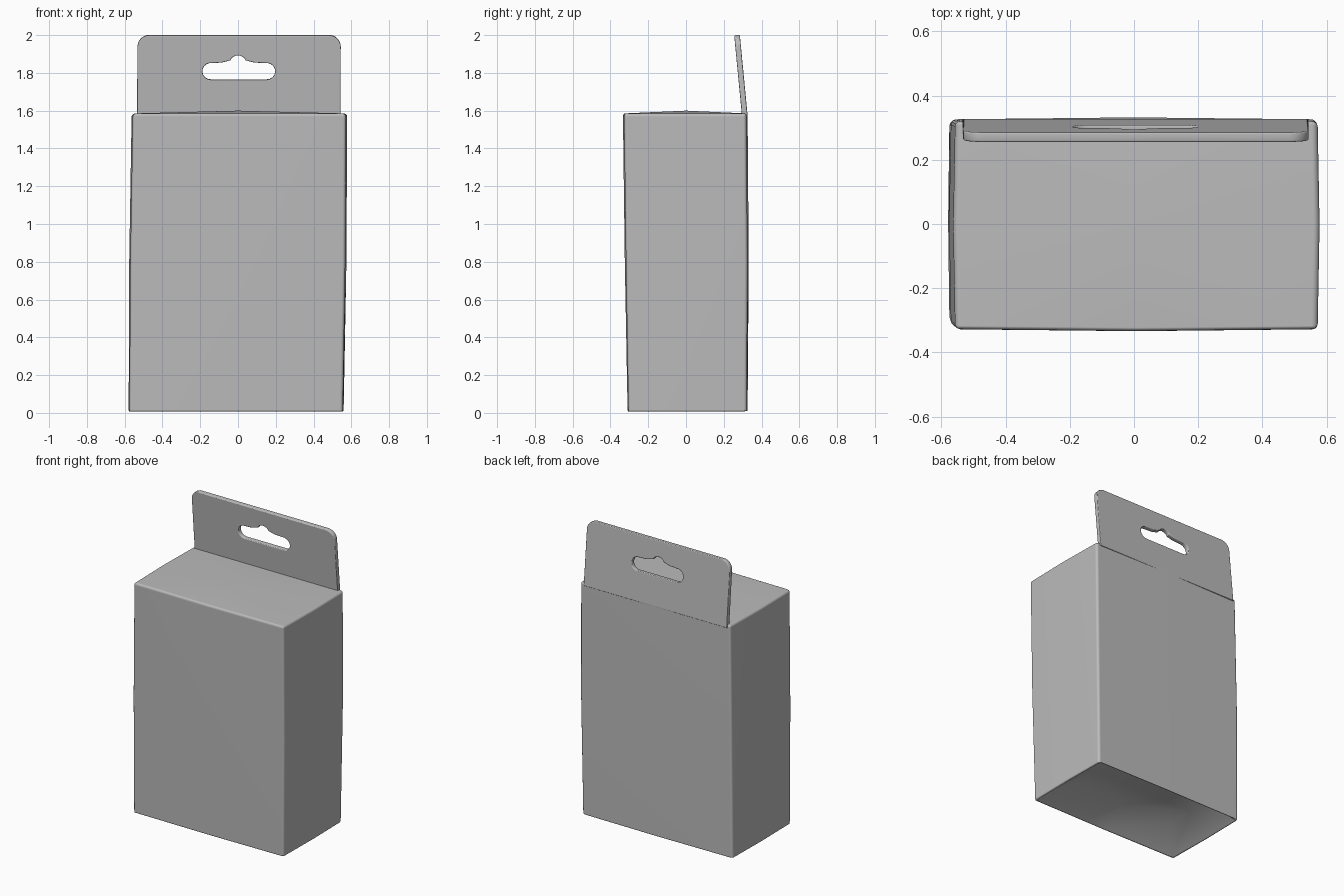
import bpy
import bmesh
from math import radians, sin, cos

cube = bpy.data.objects.get("Cube")
if cube:
    bpy.data.objects.remove(cube)

# One plain grey for the whole carton
grey = bpy.data.materials.new("carton grey")
grey.use_nodes = True
colour = (0.5, 0.5, 0.5, 1)
grey.diffuse_color = colour
grey.node_tree.nodes["Principled BSDF"].inputs["Base Color"].default_value = colour


def select_only(obj):
    bpy.ops.object.select_all(action="DESELECT")
    obj.select_set(True)
    bpy.context.view_layer.objects.active = obj


def add_ring(bm, x0, x1, y0, y1, z, bulge):
    """Rectangle of corners and bowed edge midpoints, counter-clockwise."""
    xm, ym = (x0 + x1) / 2, (y0 + y1) / 2
    points = [(x0, y0), (xm, y0 - bulge), (x1, y0), (x1 + bulge, ym),
              (x1, y1), (xm, y1 + bulge), (x0, y1), (x0 - bulge, ym)]
    return [bm.verts.new((x, y, z)) for x, y in points]


def bridge(bm, low, high):
    for i in range(len(low)):
        j = (i + 1) % len(low)
        bm.faces.new((low[i], low[j], high[j], high[i]))


# Carton body: pushed-in base, slightly bowed walls, domed lid
bm = bmesh.new()
rings = [
    add_ring(bm, -0.40, 0.38, -0.13, 0.25, 0.12, 0.0),
    add_ring(bm, -0.575, 0.555, -0.305, 0.322, 0.0, 0.004),
    add_ring(bm, -0.57, 0.568, -0.318, 0.326, 0.8, 0.006),
    add_ring(bm, -0.557, 0.572, -0.328, 0.32, 1.585, 0.006),
]
for low, high in zip(rings, rings[1:]):
    bridge(bm, low, high)
bm.faces.new(list(reversed(rings[0])))
peak = bm.verts.new((0, 0, 1.6))
lid = rings[-1]
for i, vert in enumerate(lid):
    bm.faces.new((vert, lid[(i + 1) % len(lid)], peak))
bmesh.ops.recalc_face_normals(bm, faces=bm.faces)

mesh = bpy.data.meshes.new("carton_body")
bm.to_mesh(mesh)
bm.free()
body = bpy.data.objects.new("carton_body", mesh)
bpy.context.collection.objects.link(body)
mesh.materials.append(grey)
select_only(body)
bpy.ops.object.shade_smooth()
bevel = body.modifiers.new("soft_edges", "BEVEL")
bevel.width = 0.016
bevel.segments = 3
bevel.limit_method = "ANGLE"
bevel.angle_limit = radians(50)
bevel.harden_normals = True


def arc(cx, cy, r, start, end, steps=8):
    angles = [radians(start + (end - start) * i / steps) for i in range(steps + 1)]
    return [(cx + r * cos(a), cy + r * sin(a)) for a in angles]


# Hang tab: rounded sheet with a hooked slot, leaning towards the front
outline = [(-0.535, 0), (0.543, 0)]
outline += arc(0.482, 0.375, 0.062, 0, 90) + arc(-0.47, 0.375, 0.062, 90, 180)
slot = arc(0.153, 0.245, 0.044, -90, 80)
slot += [(0.085, 0.292)] + arc(0, 0.285, 0.045, 25, 155) + [(-0.085, 0.292)]
slot += arc(-0.145, 0.245, 0.044, 100, 270)

curve = bpy.data.curves.new("hang_tab", "CURVE")
curve.dimensions = "2D"
curve.fill_mode = "BOTH"
curve.extrude = 0.010
curve.bevel_depth = 0.005
curve.bevel_resolution = 2
curve.offset = -0.005
for points in (outline, slot):
    spline = curve.splines.new("POLY")
    spline.points.add(len(points) - 1)
    for point, (x, y) in zip(spline.points, points):
        point.co = (x, y, 0, 1)
    spline.use_cyclic_u = True
curve.materials.append(grey)
tab = bpy.data.objects.new("hang_tab", curve)
bpy.context.collection.objects.link(tab)
tab.location = (0, 0.312, 1.565)
tab.rotation_euler.x = radians(90 + 5.5)
select_only(tab)
bpy.ops.object.convert(target="MESH")
bpy.ops.object.shade_smooth_by_angle(angle=radians(40))
